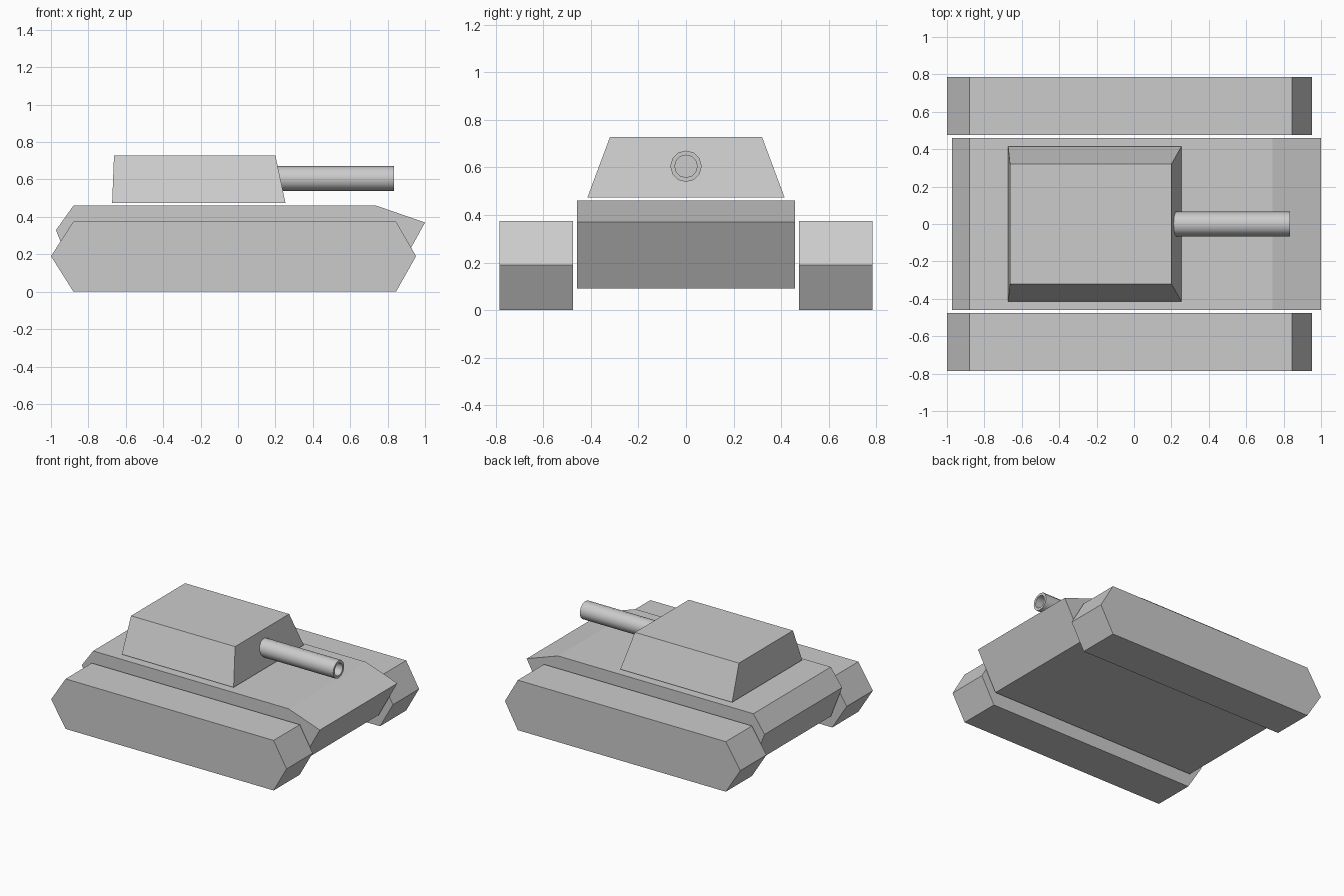
import bpy, bmesh
from math import radians
from mathutils import Matrix

if "Cube" in bpy.data.objects:
    bpy.data.objects.remove(bpy.data.objects["Cube"])


def add_object(name, bm):
    bmesh.ops.recalc_face_normals(bm, faces=bm.faces)
    mesh = bpy.data.meshes.new(name)
    bm.to_mesh(mesh)
    bm.free()
    ob = bpy.data.objects.new(name, mesh)
    bpy.context.collection.objects.link(ob)
    return ob


def prism(name, profile, y0, y1):
    """Extrude an (x, z) side profile from y0 to y1."""
    bm = bmesh.new()
    face = bm.faces.new([bm.verts.new((x, y0, z)) for x, z in profile])
    ext = bmesh.ops.extrude_face_region(bm, geom=[face], use_keep_orig=True)
    verts = [g for g in ext["geom"] if isinstance(g, bmesh.types.BMVert)]
    bmesh.ops.translate(bm, verts=verts, vec=(0, y1 - y0, 0))
    return add_object(name, bm)


# Tracks, one side mirrored across the centre line
track = prism("tracks", [(-1, 0.19), (-0.88, 0.375), (0.845, 0.375),
                         (0.952, 0.19), (0.845, 0), (-0.88, 0)], -0.785, -0.475)
mirror = track.modifiers.new("Mirror", "MIRROR")
mirror.use_axis = (False, True, False)

# Hull with sloped nose and tail
prism("hull", [(-0.973, 0.33), (-0.88, 0.46), (0.74, 0.46),
               (1, 0.37), (0.845, 0.09), (-0.88, 0.09)], -0.459, 0.459)

# Turret: box tapered towards the roof
bm = bmesh.new()
bmesh.ops.create_cube(bm, size=2)
for v in bm.verts:
    top = v.co.z > 0
    front, back, half, z = (0.2, -0.663, 0.32, 0.728) if top else (0.254, -0.673, 0.415, 0.473)
    v.co = (front if v.co.x > 0 else back, half if v.co.y > 0 else -half, z)
add_object("turret", bm)

# Gun barrel: twelve-sided tube with a recessed bore
x0, x1, radius, bore, depth = 0.19, 0.835, 0.066, 0.047, 0.1
bm = bmesh.new()
bmesh.ops.create_cone(bm, cap_ends=True, segments=12, radius1=radius, radius2=radius,
                      depth=x1 - x0,
                      matrix=Matrix.Translation(((x0 + x1) / 2, 0, 0.605))
                      @ Matrix.Rotation(radians(90), 4, "Y"))
muzzle = max(bm.faces, key=lambda f: f.calc_center_median().x)
bmesh.ops.inset_region(bm, faces=[muzzle], thickness=radius - bore)
ext = bmesh.ops.extrude_discrete_faces(bm, faces=[muzzle])
bmesh.ops.translate(bm, verts=ext["faces"][0].verts, vec=(-depth, 0, 0))
barrel = add_object("gun_barrel", bm)
bpy.context.view_layer.objects.active = barrel
barrel.select_set(True)
bpy.ops.object.shade_smooth_by_angle(angle=radians(40))
